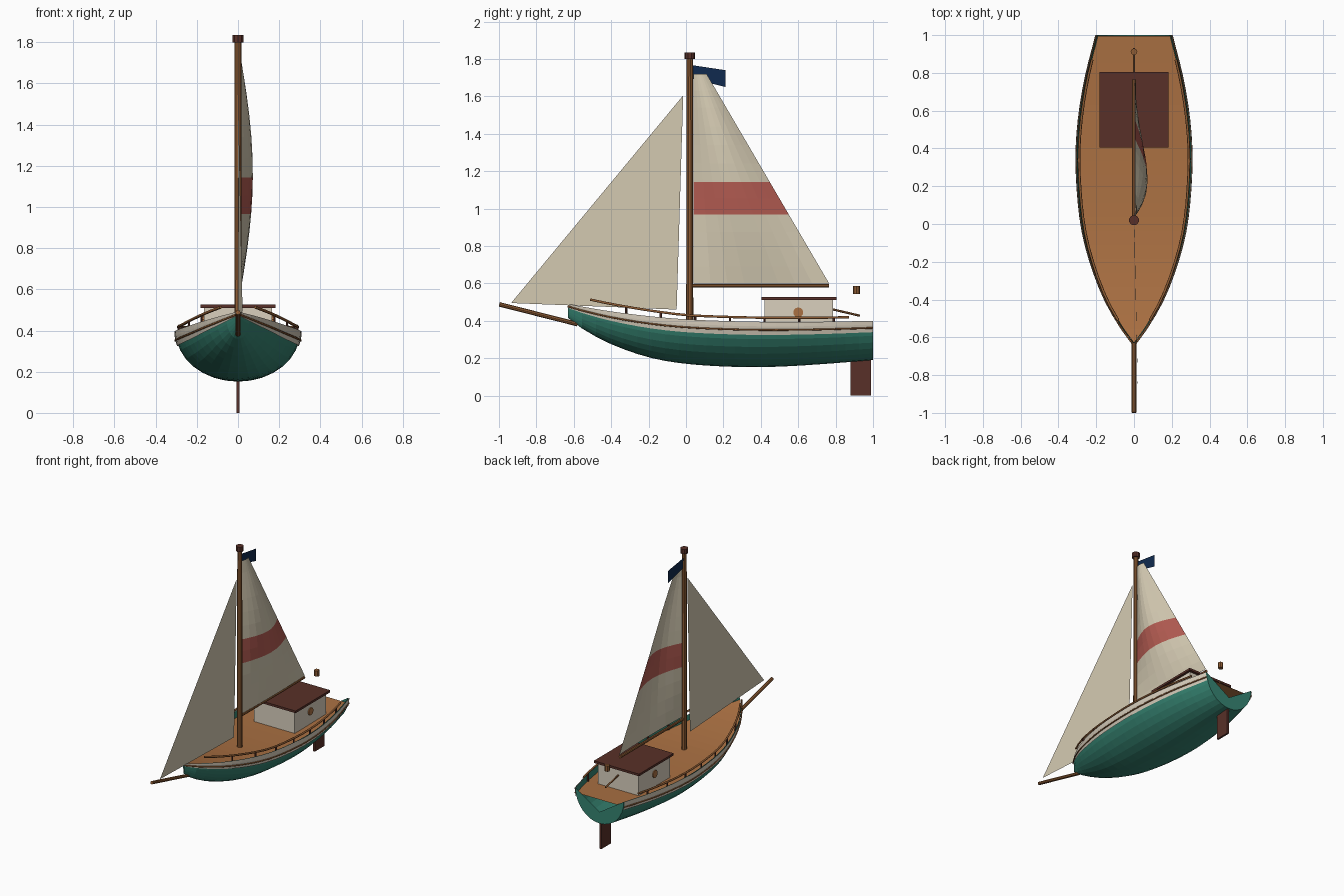
import bpy, bmesh, math
from mathutils import Vector

if "Cube" in bpy.data.objects:
    bpy.data.objects.remove(bpy.data.objects["Cube"])


def material(name, r, g, b):
    lin = [((c / 255 + 0.055) / 1.055) ** 2.4 for c in (r, g, b)]
    m = bpy.data.materials.new(name)
    m.diffuse_color = (*lin, 1)
    m.use_nodes = True
    m.node_tree.nodes["Principled BSDF"].inputs["Base Color"].default_value = m.diffuse_color
    return m


GREEN = material("hull green", 54, 132, 114)
CREAM = material("cream paint", 218, 208, 190)
SAIL = material("sail canvas", 212, 202, 178)
RED = material("stripe red", 180, 92, 82)
DECK = material("deck wood", 170, 112, 66)
WOOD = material("spar wood", 142, 92, 52)
DARK = material("dark brown", 88, 48, 40)
BLUE = material("flag blue", 16, 42, 78)


def mesh_object(name, verts, faces, *mats):
    me = bpy.data.meshes.new(name)
    me.from_pydata([tuple(v) for v in verts], [], faces)
    for m in mats:
        me.materials.append(m)
    ob = bpy.data.objects.new(name, me)
    bpy.context.collection.objects.link(ob)
    bm = bmesh.new()
    bm.from_mesh(me)
    bmesh.ops.recalc_face_normals(bm, faces=bm.faces)
    bm.to_mesh(me)
    bm.free()
    return ob


def grid(name, rows, *mats):
    n = len(rows[0])
    faces = [(i * n + j, i * n + j + 1, (i + 1) * n + j + 1, (i + 1) * n + j)
             for i in range(len(rows) - 1) for j in range(n - 1)]
    return mesh_object(name, [v for r in rows for v in r], faces, *mats)


def box(name, lo, hi, mat):
    bm = bmesh.new()
    bmesh.ops.create_cube(bm, size=1)
    for v in bm.verts:
        v.co = [(a + b) / 2 + c * (b - a) for a, b, c in zip(lo, hi, v.co)]
    me = bpy.data.meshes.new(name)
    bm.to_mesh(me)
    bm.free()
    me.materials.append(mat)
    ob = bpy.data.objects.new(name, me)
    bpy.context.collection.objects.link(ob)
    return ob


def rod(name, a, b, r, mat, sides=10, r2=None):
    a, b = Vector(a), Vector(b)
    bpy.ops.mesh.primitive_cone_add(vertices=sides, radius1=r, radius2=r2 or r,
                                    depth=(b - a).length, location=(a + b) / 2)
    ob = bpy.context.object
    ob.name = name
    ob.rotation_euler = (b - a).to_track_quat('Z', 'Y').to_euler()
    ob.data.materials.append(mat)
    return ob


def tube(name, pts, r, mat):
    cu = bpy.data.curves.new(name, 'CURVE')
    cu.dimensions = '3D'
    cu.bevel_depth, cu.bevel_resolution, cu.use_fill_caps = r, 1, True
    sp = cu.splines.new('POLY')
    sp.points.add(len(pts) - 1)
    for p, c in zip(sp.points, pts):
        p.co = (*c, 1)
    cu.materials.append(mat)
    ob = bpy.data.objects.new(name, cu)
    bpy.context.collection.objects.link(ob)
    bpy.ops.object.select_all(action='DESELECT')
    ob.select_set(True)
    bpy.context.view_layer.objects.active = ob
    bpy.ops.object.convert(target='MESH')


# Hull lines: y, half width, sheer height, keel height
LINES = [(-.63, .003, .49, .415), (-.55, .062, .475, .355), (-.4, .15, .45, .275),
         (-.2, .228, .425, .205), (0, .277, .408, .17), (.28, .302, .397, .153),
         (.5, .296, .394, .155), (.75, .259, .395, .17), (1, .196, .40, .19)]


def lines_at(y):
    """Smooth interpolation of the hull lines (Hermite)."""
    n = len(LINES)
    i = max(k for k in range(n - 1) if k == 0 or LINES[k][0] <= y)
    p, q = LINES[i], LINES[i + 1]
    h = q[0] - p[0]
    t = (y - p[0]) / h

    def slope(k, c):
        a, b = LINES[max(k - 1, 0)], LINES[min(k + 1, n - 1)]
        return (b[c] - a[c]) / (b[0] - a[0])
    return [(2*t**3 - 3*t*t + 1) * p[c] + (t**3 - 2*t*t + t) * h * slope(i, c)
            + (3*t*t - 2*t**3) * q[c] + (t**3 - t*t) * h * slope(i + 1, c) for c in (1, 2, 3)]


def skin(y, d, side=1, out=0.0):
    """Point on the hull at depth fraction d below the sheer."""
    w, top, keel = lines_at(y)
    return (side * (w * math.sqrt(max(0, 1 - d * d)) + out), y, top - d * (top - keel))


N = 22
YS = [-.63 + 1.63 * i / N for i in range(N + 1)]
SEG = 16

# Hull shell, open at the top
rows = []
for y in YS:
    row = []
    for j in range(SEG + 1):
        a = math.pi * j / SEG
        row.append(skin(y, math.sin(a), 1 if j <= SEG / 2 else -1))
    rows.append(row)
grid("hull", rows, GREEN)

# Transom: fan with a V notch at the top
end = rows[-1]
mesh_object("transom", end + [(0, 1, .275)],
            [(j, j + 1, SEG + 1) for j in range(SEG)], GREEN)

# Deck just below the sheer
grid("deck", [[skin(y, .18, -1, -.003), skin(y, .18, 1, -.003)] for y in YS[:-1] + [.995]], DECK)

# Painted band, rub rail, hand rail and posts on both sides
for s, label in ((1, "right"), (-1, "left")):
    grid("sheer_band_" + label,
         [[skin(y, d, s, .006) for d in (0, .1, .2, .29)] for y in YS], CREAM)
    tube("rub_rail_" + label, [skin(y, .18, s, .007) for y in YS], .005, WOOD)

    def rail(y):
        w, top, _ = lines_at(y)
        return (s * w * .96, y, top + .022 + .045 * max(0, -y))
    tube("hand_rail_" + label, [rail(-.51 + 1.38 * i / 18) for i in range(19)], .007, WOOD)
    for k in range(7):
        y = -.32 + .185 * k
        x, _, z = rail(y)
        rod(f"rail_post_{label}_{k}", (x, y, lines_at(y)[1] - .04), (x, y, z), .006, DARK, 6)

# Cabin with roof and portholes
box("cabin", (-.165, .42, .34), (.165, .785, .512), CREAM)
box("cabin_roof", (-.183, .405, .51), (.183, .805, .526), DARK)
for s, label in ((1, "right"), (-1, "left")):
    rod("porthole_" + label, (s * .16, .6, .445), (s * .172, .6, .445), .027, DECK, 10)

# Spars
rod("mast", (0, .02, .35), (0, .02, 1.81), .019, WOOD, 10, .017)
rod("mast_cap", (0, .02, 1.8), (0, .02, 1.835), .027, DARK, 10)
rod("boom", (0, .02, .587), (0, .765, .587), .01, WOOD, 8)
rod("bowsprit", (0, -.998, .488), (0, -.58, .382), .012, WOOD, 8)

# Main sail with belly and a stripe chosen by height
zs = [.6, .69, .78, .875, .967, 1.055, 1.143, 1.24, 1.34, 1.44, 1.54, 1.63, 1.72]
rows = []
for z in zs:
    v = (z - .6) / 1.12
    leech = .765 + (.11 - .765) * v
    rows.append([(.006 + .066 * math.sin(math.pi * u / 8) * math.sin(math.pi * (.04 + .92 * v)),
                  .04 + (leech - .04) * u / 8, z) for u in range(9)])
main = grid("main_sail", rows, SAIL, RED)
for f in main.data.polygons:
    f.material_index = int(.967 < f.center.z < 1.143)

# Jib and flag
mesh_object("jib", [(0, -.015, 1.605), (.022, -.935, .495), (.003, -.05, .46)], [(0, 1, 2)], SAIL)
mesh_object("flag", [(-.003, .03, 1.767), (-.003, .21, 1.74), (-.003, .21, 1.65), (-.003, .03, 1.695)],
            [(0, 1, 2, 3)], BLUE)

# Steering gear and stern lantern
box("rudder", (-.007, .88, 0), (.007, .99, .22), DARK)
rod("tiller", (0, .78, .462), (0, .93, .427), .006, WOOD, 6)
rod("stern_lantern", (0, .912, .543), (0, .912, .585), .018, WOOD, 8)
